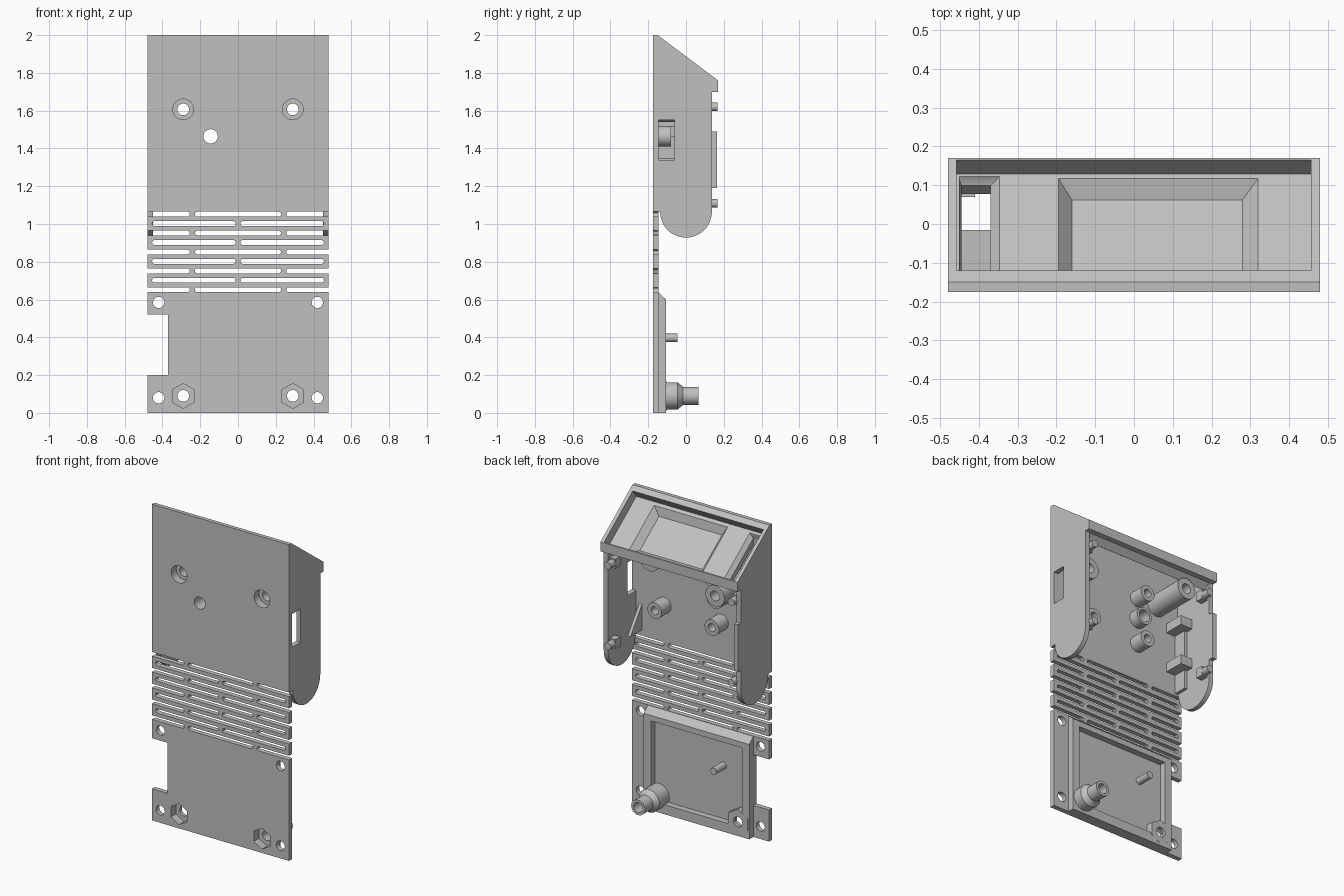
import bpy, bmesh, math
from mathutils import Matrix, Vector

cube = bpy.data.objects.get("Cube")
if cube:
    bpy.data.objects.remove(cube, do_unlink=True)

grey = bpy.data.materials.new("plain_grey")
grey.use_nodes = True
GREY = (0.53, 0.53, 0.53, 1)
grey.diffuse_color = GREY
grey.node_tree.nodes["Principled BSDF"].inputs["Base Color"].default_value = GREY


def finish(bm, name):
    bmesh.ops.recalc_face_normals(bm, faces=bm.faces)
    mesh = bpy.data.meshes.new(name)
    bm.to_mesh(mesh)
    bm.free()
    mesh.materials.append(grey)
    ob = bpy.data.objects.new(name, mesh)
    bpy.context.scene.collection.objects.link(ob)
    return ob


def prism(name, pts, axis, lo, hi):
    """Extrude a profile: (y, z) points along x, or (x, z) points along y."""
    bm = bmesh.new()
    place = (lambda p: (lo, p[0], p[1])) if axis == "x" else (lambda p: (p[0], lo, p[1]))
    face = bm.faces.new([bm.verts.new(place(p)) for p in pts])
    new = bmesh.ops.extrude_face_region(bm, geom=[face])["geom"]
    step = Vector((hi - lo, 0, 0)) if axis == "x" else Vector((0, hi - lo, 0))
    bmesh.ops.translate(bm, vec=step, verts=[v for v in new if isinstance(v, bmesh.types.BMVert)])
    return finish(bm, name)


def box(name, x, y, z):
    return prism(name, [(x[0], z[0]), (x[1], z[0]), (x[1], z[1]), (x[0], z[1])], "y", *y)


def rod(name, x, z, y0, y1, r, r2=None, sides=32):
    """Cylinder or cone lying along y."""
    bm = bmesh.new()
    bmesh.ops.create_cone(bm, cap_ends=True, segments=sides, radius1=r,
                          radius2=r if r2 is None else r2, depth=y1 - y0)
    turn = Matrix.Translation((x, (y0 + y1) / 2, z)) @ Matrix.Rotation(-math.pi / 2, 4, "X")
    bmesh.ops.transform(bm, matrix=turn, verts=bm.verts)
    return finish(bm, name)


def slope(s, d):
    """Point s along the sloping top and d beneath it, as (y, z)."""
    return (-0.15 + 0.8 * s - 0.6 * d, 2 - 0.6 * s - 0.8 * d)


def taper(name, top, bottom):
    """Tapered block under the slope; each end is (x0, x1, s0, s1, depth)."""
    bm = bmesh.new()
    for x0, x1, s0, s1, d in (top, bottom):
        for x in (x0, x1):
            for s in (s0, s1):
                bm.verts.new((x, *slope(s, d)))
    bmesh.ops.convex_hull(bm, input=bm.verts)
    return finish(bm, name)


def boolean(ob, tools, mode="DIFFERENCE"):
    for tool in tools:
        mod = ob.modifiers.new("cut", "BOOLEAN")
        mod.operation, mod.solver, mod.object = mode, "EXACT", tool
    bpy.context.view_layer.update()
    graph = bpy.context.evaluated_depsgraph_get()
    mesh = bpy.data.meshes.new_from_object(ob.evaluated_get(graph))
    ob.modifiers.clear()
    ob.data = mesh


FRONT, BACK = -0.175, -0.145
cutters = []


def cutter(ob):
    ob.hide_render = True
    cutters.append(ob)
    return ob


# Front plate with notch, hinge slots and holes
plate = prism("front_plate", [(FRONT, 0), (BACK, 0), (BACK, 1.996), (-0.15, 2), (FRONT, 2)],
              "x", -0.48, 0.48)
plate_cuts = [cutter(box("notch_cut", (-0.6, -0.37), (-0.3, 0), (0.2, 0.52)))]


def slot(x0, x1, z, r=0.013):
    pts = []
    for cx, start in ((x1 - r, -90), (x0 + r, 90)):
        for k in range(7):
            a = math.radians(start + 30 * k)
            pts.append((cx + r * math.cos(a), z + r * math.sin(a)))
    return cutter(prism("slot_cut", pts, "y", -0.3, -0.12))


for row in range(9):
    z = 1.052 - 0.05 * row
    spans = ((-0.455, -0.012), (0.012, 0.455)) if row % 2 else \
        ((-0.6, -0.255), (-0.228, 0.228), (0.255, 0.6))
    plate_cuts += [slot(a, b, z) for a, b in spans]
for x in (-0.42, 0.42):
    for z in (0.08, 0.585):
        plate_cuts.append(cutter(rod("corner_hole_cut", x, z, -0.3, -0.12, 0.03)))

# Screw holes: round counterbores above, hexagonal nut pockets below
screw_cuts = {}
for side in (-1, 1):
    x = 0.29 * side
    for z, sides, r in ((1.607, 32, 0.055), (0.09, 6, 0.066)):
        screw_cuts[side, sides] = [
            cutter(rod("screw_hole_cut", x, z, -0.3, 0.3, 0.031)),
            cutter(rod("screw_head_cut", x, z, -0.3, -0.125, r, sides=sides))]
        plate_cuts += screw_cuts[side, sides]
centre_hole = cutter(rod("centre_hole_cut", -0.145, 1.464, -0.3, 0.1, 0.038))
plate_cuts.append(centre_hole)

# Display recess, tapered window pocket and side opening in the sloping top
recess = cutter(prism("recess_cut", [slope(0.0375, -0.03), slope(0.394, -0.03),
                                     slope(0.394, 0.06), slope(0.0375, 0.06)], "x", -0.458, 0.457))
window = cutter(taper("window_cut", (-0.204, 0.33, 0.05, 0.39, 0.05), (-0.16, 0.28, 0.1, 0.34, 0.1)))
opening = cutter(taper("opening_cut", (-0.445, -0.37, 0.07, 0.375, 0.04), (-0.445, -0.37, 0.07, 0.375, 0.2)))
opening_rim = cutter(taper("opening_rim_cut", (-0.457, -0.338, 0.05, 0.39, 0.05),
                           (-0.445, -0.37, 0.07, 0.375, 0.085)))
boolean(plate, plate_cuts + [recess])

cap = prism("display_cap", [slope(0, 0), slope(0.4, 0), (0.17, 1.7), (0.135, 1.7), slope(0.4, 0.12),
                            (-0.15, 1.85)], "x", -0.455, 0.455)
boolean(cap, [recess, window, opening_rim, opening])

# Side walls with rounded lower ends
arc = [(0.137 * math.cos(a), 1.065 + 0.137 * math.sin(a))
       for a in (-math.pi * k / 24 for k in range(25))]
wall_profile = [slope(0, 0), slope(0.4, 0), (0.17, 1.7), (0.137, 1.7)] + arc + [(-0.15, 1.065)]
side_window = cutter(box("side_window_cut", (0.4, 0.6), (-0.145, -0.06), (1.34, 1.55)))
for name, lo, hi, extra in (("left_wall", 0.45, 0.48, [side_window]), ("right_wall", -0.48, -0.45, [])):
    wall = prism(name, wall_profile, "x", lo, hi)
    boolean(wall, [recess] + extra)
    side = 1 if lo > 0 else -1
    for z in (1.11, 1.62):
        rod(name + "_peg", 0.432 * side, z, 0.08, 0.167, 0.023)
        box(name + "_peg_block", sorted((0.41 * side, 0.455 * side)), (0.07, 0.12), (z - 0.03, z + 0.03))
box("right_wall_lip", (-0.48, -0.45), (0.13, 0.165), (1.19, 1.49))

# Switch holder inside the right wall and rib inside the left wall
for z in (1.2, 1.46):
    box("holder_block", (-0.455, -0.365), (-0.15, -0.015), (z, z + 0.06))
box("holder_strip", (-0.455, -0.43), (-0.15, -0.06), (1.08, 1.5))
prism("left_rib", [(-0.15, 1.1), (-0.03, 1.1), (-0.15, 1.27)], "x", 0.41, 0.43)

# Upper screw posts, board posts and centre boss
for side, end in ((1, -0.05), (-1, 0.125)):
    post = rod("upper_screw_post", 0.29 * side, 1.607, -0.15, end, 0.066)
    boolean(post, screw_cuts[side, 32])
for x, z in ((-0.145, 1.3), (0.255, 1.3), (-0.145, 1.6)):
    post = rod("board_post", x, z, -0.15, -0.05, 0.05)
    boolean(post, [cutter(rod("board_post_cut", x, z, -0.13, 0.1, 0.025))])
boss = rod("centre_boss", -0.145, 1.464, -0.15, -0.08, 0.055)
boolean(boss, [centre_hole])

# Lower raised frame with chamfered top edge
frame = prism("lower_frame", [(-0.15, 0), (-0.105, 0), (-0.105, 0.6), (-0.145, 0.637), (-0.15, 0.637)],
              "x", -0.37, 0.37)
inner = cutter(box("frame_inner_cut", (-0.32, 0.32), (BACK, 0), (0.06, 0.565)))
boolean(frame, [inner] + screw_cuts[1, 6] + screw_cuts[-1, 6])
nut_boss = rod("nut_boss", -0.29, 0.09, -0.15, -0.104, 0.08, sides=6)
boolean(nut_boss, screw_cuts[-1, 6])

# Stepped tube and locating pin on the lower plate
tube = rod("stepped_tube", 0.29, 0.09, -0.15, -0.045, 0.072)
boolean(tube, [rod("tube_cone", 0.29, 0.09, -0.045, -0.015, 0.072, 0.048),
               rod("tube_tip", 0.29, 0.09, -0.02, 0.065, 0.048)], "UNION")
boolean(tube, screw_cuts[1, 6])
rod("locating_pin", -0.16, 0.397, -0.15, -0.045, 0.022)

# Remove helper shapes and smooth the round parts
for ob in list(bpy.context.scene.objects):
    if ob in cutters or ob.name in ("tube_cone", "tube_tip"):
        bpy.data.objects.remove(ob, do_unlink=True)
for ob in bpy.context.scene.objects:
    ob.select_set(ob.type == "MESH")
bpy.context.view_layer.objects.active = plate
bpy.ops.object.shade_smooth_by_angle(angle=math.radians(30))
